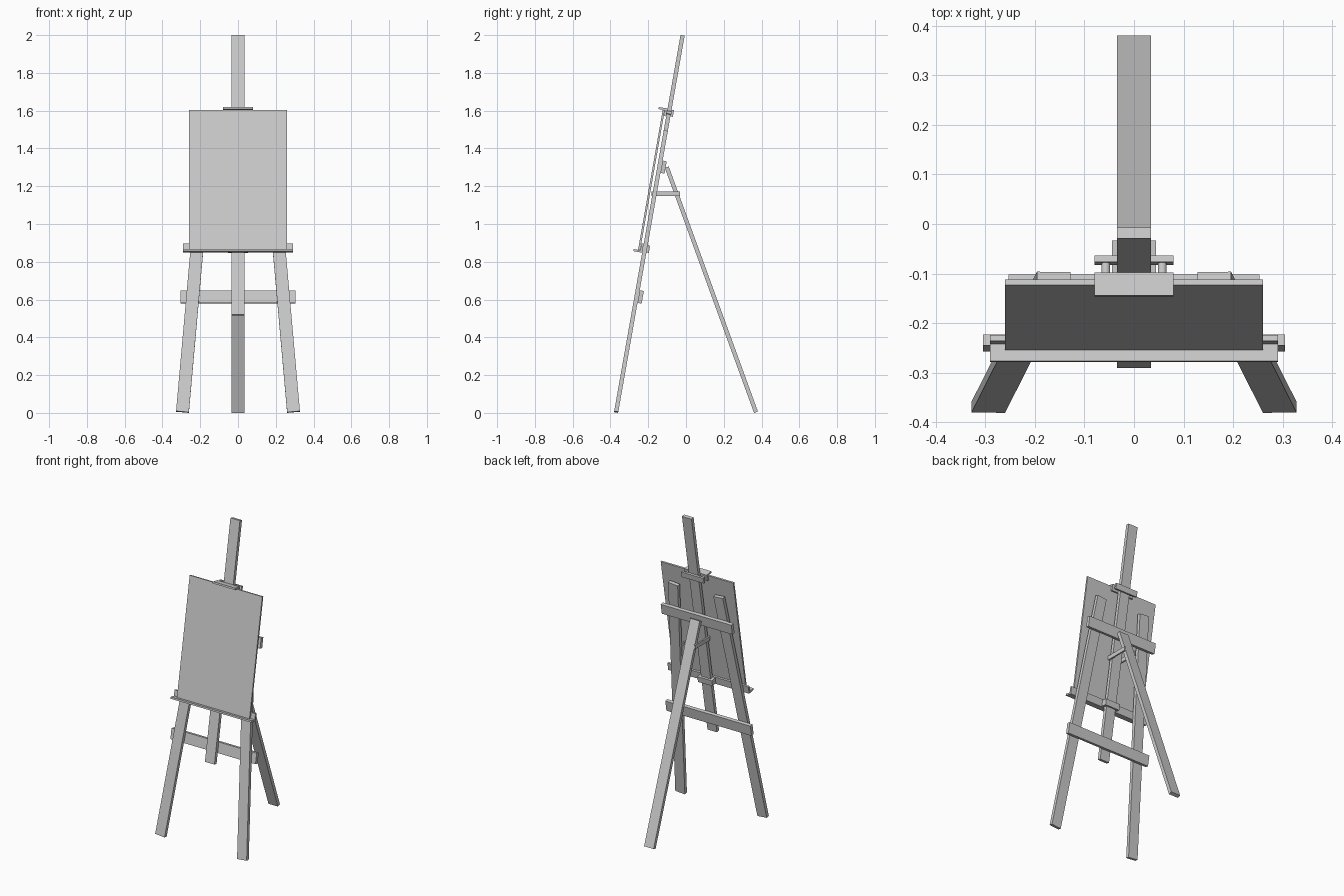
import bpy
from math import radians
from mathutils import Matrix, Vector

if "Cube" in bpy.data.objects:
    bpy.data.objects.remove(bpy.data.objects["Cube"])

# Tilted frame of the easel front: local x, y = depth behind front face, z = up the slope
TILT = Matrix.Translation((0, -0.381, 0.004)) @ Matrix.Rotation(radians(-10), 4, 'X')
T = 0.022   # timber thickness
W = 0.034   # half width of a timber


def finish(name, matrix):
    ob = bpy.context.object
    ob.name = ob.data.name = name
    ob.data.transform(matrix)
    return ob


def box(name, x, y, z, matrix=TILT):
    """Box from (min, max) ranges, placed by a frame matrix."""
    bpy.ops.mesh.primitive_cube_add(size=1)
    lo, hi = Vector((x[0], y[0], z[0])), Vector((x[1], y[1], z[1]))
    return finish(name, matrix @ Matrix.Translation((lo + hi) / 2)
                  @ Matrix.Diagonal((*(hi - lo), 1)))


def profile_bar(name, half, pts):
    """Extrude a (depth, up-slope) profile along x."""
    n = len(pts)
    verts = [(x, *p) for x in (-half, half) for p in pts]
    faces = [tuple(range(n)), tuple(range(2 * n - 1, n - 1, -1))]
    faces += [(i, i + n, (i + 1) % n + n, (i + 1) % n) for i in range(n)]
    me = bpy.data.meshes.new(name)
    me.from_pydata(verts, [], faces)
    me.transform(TILT)
    ob = bpy.data.objects.new(name, me)
    bpy.context.collection.objects.link(ob)


# Central mast
box("mast", (-W, W), (0, T), (0.524, 2.027))

# Splayed front legs
for side, s in (("left", -1), ("right", 1)):
    frame = TILT @ Matrix.Translation((s * 0.26, 0, 0)) @ Matrix.Rotation(radians(-5 * s), 4, 'Y')
    box("front_leg_" + side, sorted((0, s * 2 * W)), (0, T), (0, 1.515), frame)

# Cross bars behind the legs
box("lower_crossbar", (-0.305, 0.305), (T, 2 * T), (0.591, 0.659))
box("upper_crossbar", (-0.253, 0.253), (T, 2 * T), (1.29, 1.356))

# Back leg leaning forward to the upper crossbar
BACK = Matrix.Translation((0, 0.36, 0)) @ Matrix.Rotation(radians(20), 4, 'X')
box("back_leg", (-W, W), (0, T), (0, 1.38), BACK)

# Horizontal struts joining mast and back leg
for side, s in (("left", -1), ("right", 1)):
    box("strut_" + side, sorted((s * W, s * 0.044)), (-0.183, -0.033), (1.147, 1.173),
        Matrix.Identity(4))

# Canvas board
box("canvas", (-0.26, 0.26), (-0.024, -0.013), (0.868, 1.621))

# L-shaped ledge under the canvas and clip above it
profile_bar("canvas_ledge", 0.29, [(0, 0.857), (-0.047, 0.857), (-0.047, 0.868),
                                   (-0.012, 0.868), (-0.012, 0.905), (0, 0.905)])
profile_bar("top_clip", 0.08, [(0, 1.632), (-0.047, 1.632), (-0.047, 1.621),
                               (-0.012, 1.621), (-0.012, 1.59), (0, 1.59)])

# Clamp plates behind the mast
box("ledge_clamp_plate", (-0.052, 0.052), (T, 0.035), (0.862, 0.9))
box("clip_clamp_plate", (-0.08, 0.08), (T, 0.035), (1.594, 1.63))

# Side spacers of the ledge clamp and bolts of the top clip
for side, s in (("left", -1), ("right", 1)):
    box("ledge_spacer_" + side, sorted((s * W, s * 0.052)), (0, T), (0.862, 0.9))
    bpy.ops.mesh.primitive_cylinder_add(vertices=16, radius=0.009, depth=T)
    finish("clip_bolt_" + side, TILT @ Matrix.Translation((s * 0.057, T / 2, 1.612))
           @ Matrix.Rotation(radians(90), 4, 'X'))
    bpy.ops.object.shade_smooth_by_angle()
